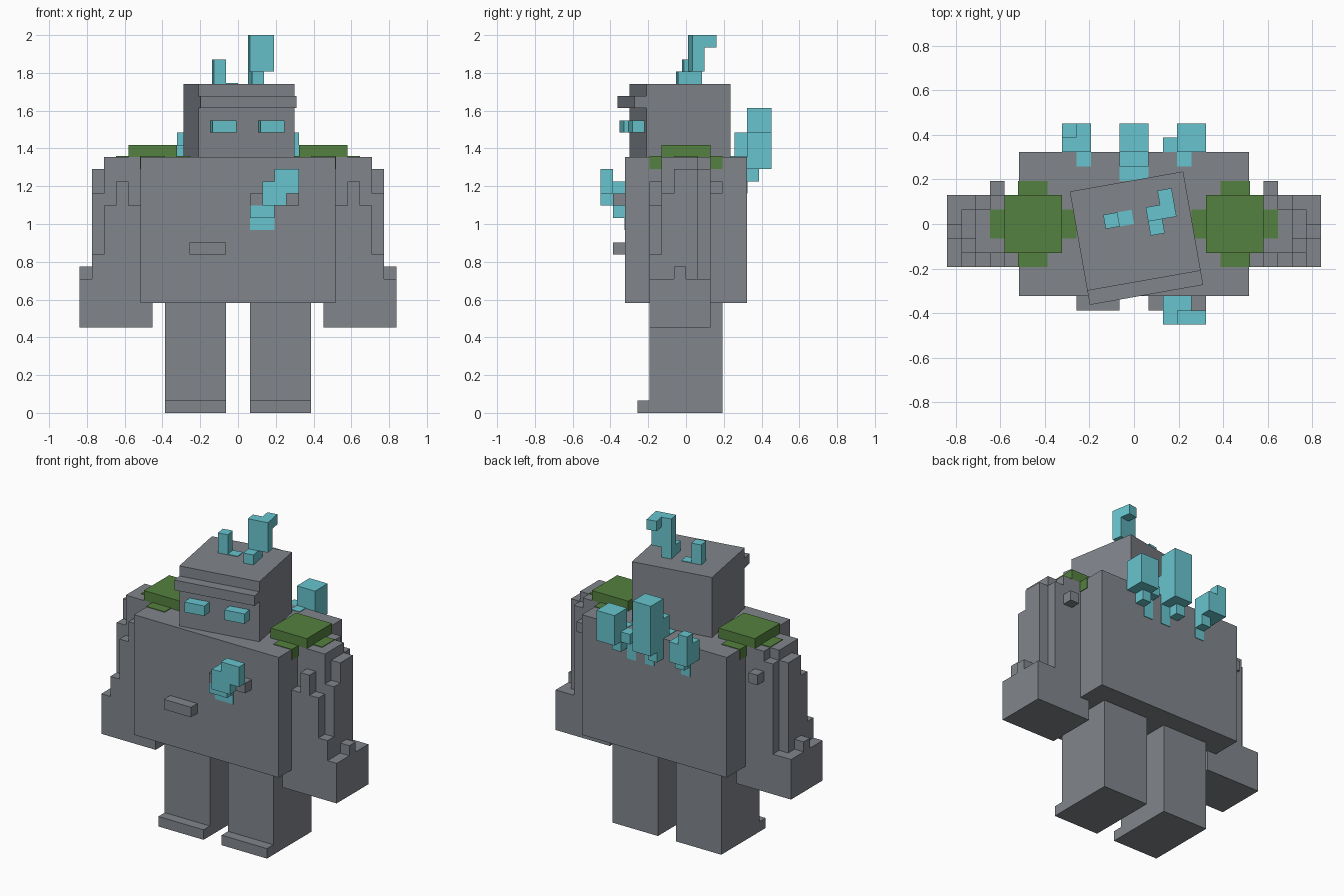
import bpy
import bmesh
import math
from mathutils import Matrix, Vector

# All parts sit on a block grid that is thirty-one units tall
UNIT = 2 / 31
SKIN = 0.06  # thickness of flush patches, in grid units

default_cube = bpy.data.objects.get("Cube")
if default_cube:
    bpy.data.objects.remove(default_cube, do_unlink=True)


def make_material(name, red, green, blue):
    material = bpy.data.materials.new(name)
    material.use_nodes = True
    colour = (red, green, blue, 1)
    material.diffuse_color = colour
    shader = material.node_tree.nodes["Principled BSDF"]
    shader.inputs["Base Color"].default_value = colour
    shader.inputs["Roughness"].default_value = 0.9
    return material


stone = make_material("stone grey", 0.22, 0.235, 0.26)
crystal = make_material("crystal cyan", 0.14, 0.56, 0.62)
moss = make_material("moss green", 0.09, 0.22, 0.05)


def make_blocks(name, material, blocks, turn=0, mirror=False):
    """Build one object from blocks given as (x range, y range, z range)."""
    mesh = bpy.data.meshes.new(name)
    bm = bmesh.new()
    for spans in blocks:
        centre = Vector([(low + high) / 2 for low, high in spans])
        size = [high - low for low, high in spans]
        if mirror:
            centre.x = -centre.x
        matrix = Matrix.Translation(centre) @ Matrix.Diagonal((*size, 1))
        bmesh.ops.create_cube(bm, size=1, matrix=matrix)
    rotation = Matrix.Rotation(math.radians(turn), 4, "Z")
    bm.transform(rotation @ Matrix.Scale(UNIT, 4))
    bm.to_mesh(mesh)
    bm.free()
    mesh.materials.append(material)
    part = bpy.data.objects.new(name, mesh)
    bpy.context.collection.objects.link(part)
    return part


# Body
make_blocks("torso", stone, [((-8, 8), (-5, 5), (9, 21))])
make_blocks("belly_ledge", stone, [((-4, -1), (-6, -5), (13, 14))])

# Limbs and shoulder moss, the same on both sides
for side, flip in (("left", False), ("right", True)):
    make_blocks(side + "_leg", stone, [((1, 6), (-3, 3), (0, 9))], mirror=flip)
    make_blocks(side + "_toe", stone, [((1, 6), (-4, -3), (0, 1))], mirror=flip)
    make_blocks(side + "_arm", stone, [
        ((8, 11), (-2, 1), (11, 21)),
        ((8, 10), (1, 2), (11, 21)),
        ((10, 11), (1, 2), (11, 20)),
        ((11, 12), (-1, 1), (11, 20)),
        ((11, 12), (-2, -1), (11, 18)),
    ], mirror=flip)
    make_blocks(side + "_arm_front_slab", stone, [
        ((8, 11), (-3, -2), (11, 17)),
        ((9, 10), (-3, -2), (17, 19)),
        ((11, 12), (-3, -2), (11, 13)),
    ], mirror=flip)
    make_blocks(side + "_arm_back_nub", stone,
                [((9, 10), (2, 3), (18, 19))], mirror=flip)
    make_blocks(side + "_fist", stone, [
        ((7, 13), (-3, 2), (7, 11)),
        ((12, 13), (-1, 0), (11, 12)),
    ], mirror=flip)
    make_blocks(side + "_shoulder_moss", moss, [
        ((5, 9), (-2, 2), (21, 22)),
        ((4, 10), (-1, 1), (20, 21 + SKIN)),
        ((6, 8 + SKIN), (-3, 3), (20, 21 + SKIN)),
    ], mirror=flip)

# Head, turned slightly to one side
HEAD_TURN = 10
make_blocks("head", stone, [((-4, 4), (-4, 3), (21, 27))], HEAD_TURN)
make_blocks("brow", stone, [((-4, 4), (-5, -4), (25, 26))], HEAD_TURN)
for side, flip in (("left", False), ("right", True)):
    make_blocks(side + "_eye", crystal, [((1, 3), (-5, -4), (23, 24))],
                HEAD_TURN, flip)
make_blocks("head_crystal_small", crystal, [
    ((-2, -1), (0, 1), (27, 29)),
    ((-1, 0), (0, 1), (27, 27 + SKIN)),
], HEAD_TURN)
make_blocks("head_crystal_tall", crystal, [
    ((1, 2), (-1, 1), (27, 28)),
    ((1, 3), (0, 1), (28, 31)),
    ((2, 3), (1, 2), (30, 31)),
], HEAD_TURN)

# Crystal growing from the chest, with stone chips beside it
make_blocks("chest_crystal", crystal, [
    ((2, 4), (-6, -5), (17, 19)),
    ((1, 3), (-6, -5), (16, 17)),
    ((2, 3), (-7, -6), (17, 19)),
    ((3, 4), (-7, -6), (18, 20)),
    ((4, 5), (-7, -6), (18, 20)),
    ((3, 4), (-7, -6), (17, 18)),
    ((1, 3), (-5 - SKIN, -5), (15, 16)),
])
make_blocks("chest_chips", stone, [
    ((1, 2), (-6, -5), (17, 18)),
    ((4, 5), (-6, -5), (17, 18)),
])

# Crystals along the top of the back
make_blocks("back_crystal_middle", crystal, [
    ((-1, 1), (5, 7), (20, 25)),
    ((-1, 1), (4, 5), (21, 23)),
    ((-1, 1), (3, 4), (21, 21 + SKIN)),
    ((-1, 0), (5, 6), (19, 20)),
    ((-1, 1), (5, 5 + SKIN), (19, 20)),
    ((0, 1), (5, 5 + SKIN), (18, 19)),
])
make_blocks("back_crystal_left", crystal, [
    ((3, 5), (5, 7), (20, 23)),
    ((2, 3), (5, 6), (20, 21)),
    ((3, 4), (5, 6), (19, 20)),
    ((3, 4), (4, 5), (21, 21 + SKIN)),
    ((2, 3), (5, 5 + SKIN), (18, 20)),
])
make_blocks("back_crystal_right", crystal, [
    ((-5, -3), (5, 7), (20, 22)),
    ((-5, -4), (6, 7), (22, 23)),
    ((-4, -3), (5, 6), (19, 20)),
    ((-4, -3), (4, 5), (21, 21 + SKIN)),
    ((-4, -3), (5, 5 + SKIN), (18, 19)),
])
